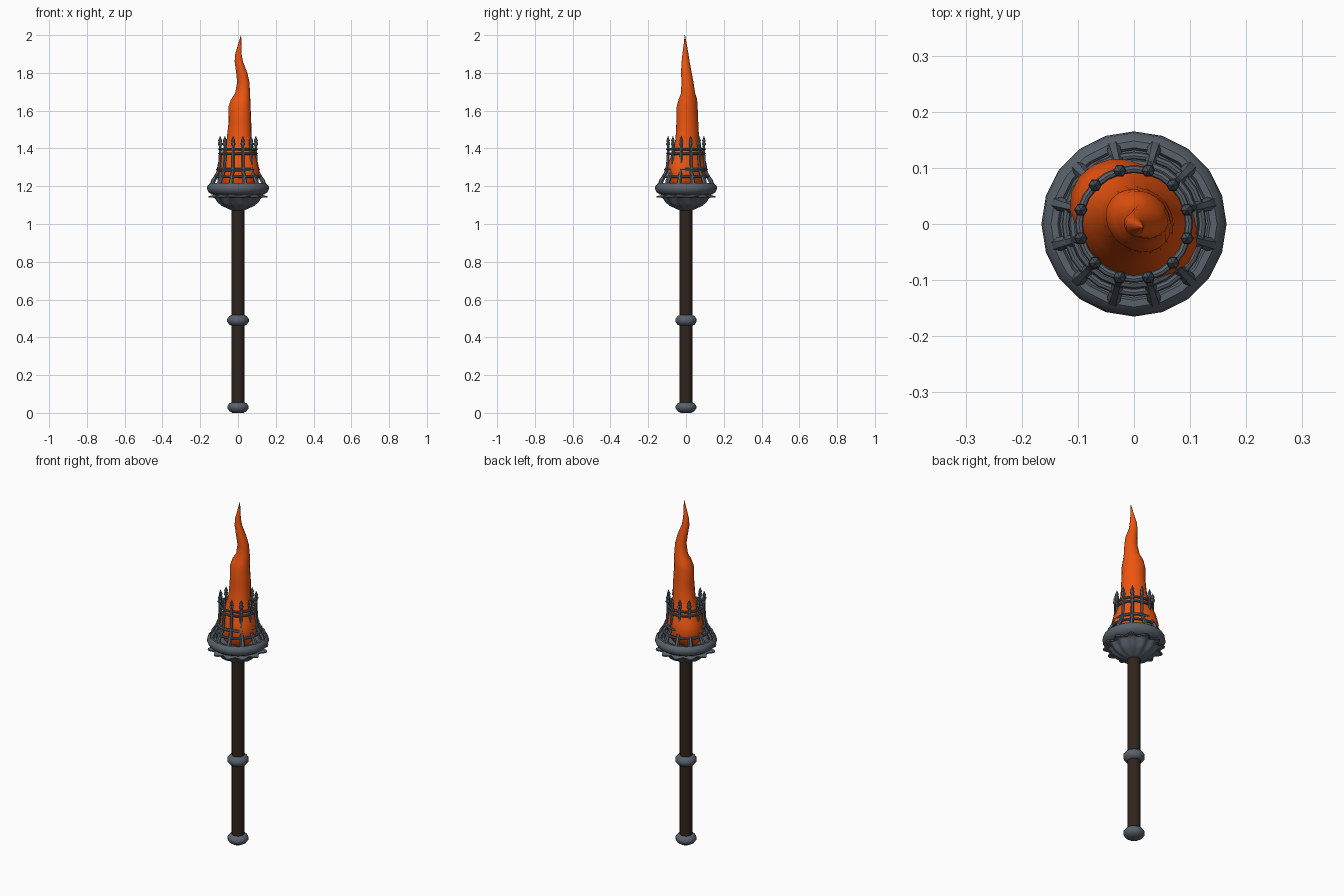
import bpy, bmesh
from math import sin, cos, pi, radians

if "Cube" in bpy.data.objects:
    bpy.data.objects.remove(bpy.data.objects["Cube"])


def material(name, color):
    m = bpy.data.materials.new(name)
    m.diffuse_color = color
    m.use_nodes = True
    m.node_tree.nodes["Principled BSDF"].inputs["Base Color"].default_value = m.diffuse_color
    return m


iron = material("iron", (0.10, 0.12, 0.145, 1))
wood = material("wood", (0.03, 0.018, 0.012, 1))
fire = material("fire", (0.85, 0.09, 0.005, 1))


def finish(obj, mat, angle=40):
    obj.data.materials.append(mat)
    bpy.ops.object.select_all(action='DESELECT')
    obj.select_set(True)
    bpy.context.view_layer.objects.active = obj
    bpy.ops.object.shade_smooth_by_angle(angle=radians(angle))
    return obj


def loft(name, sections, sides, mat, point, closed=False, angle=40):
    """Skin rings of vertices; point(section, angle) gives each position."""
    bm = bmesh.new()
    rings = [[bm.verts.new(point(s, 2 * pi * i / sides)) for i in range(sides)]
             for s in sections]
    pairs = list(zip(rings, rings[1:]))
    if closed:
        pairs.append((rings[-1], rings[0]))
    else:
        bm.faces.new(rings[0][::-1])
        bm.faces.new(rings[-1])
    for a, b in pairs:
        for i in range(sides):
            j = (i + 1) % sides
            bm.faces.new((a[i], a[j], b[j], b[i]))
    bmesh.ops.recalc_face_normals(bm, faces=bm.faces)
    me = bpy.data.meshes.new(name)
    bm.to_mesh(me)
    bm.free()
    obj = bpy.data.objects.new(name, me)
    bpy.context.collection.objects.link(obj)
    return finish(obj, mat, angle)


def lathe(name, profile, sides, mat, center=(0, 0), closed=False):
    return loft(name, profile, sides, mat, lambda s, a: (
        center[0] + s[0] * cos(a), center[1] + s[0] * sin(a), s[1]), closed)


def hoop(name, r, z, thick):
    prof = [(r + thick * cos(k * pi / 4), z + thick * sin(k * pi / 4)) for k in range(8)]
    return lathe(name, prof, 24, iron, closed=True)


# Handle with pommel and middle collar
lathe("shaft", [(0.034, 0.02), (0.034, 1.10)], 14, wood)
lathe("pommel", [(0.03, 0.0), (0.046, 0.01), (0.056, 0.024), (0.056, 0.036),
                 (0.047, 0.05), (0.034, 0.055)], 14, iron)
lathe("collar", [(0.034, 0.462), (0.046, 0.467), (0.057, 0.482), (0.057, 0.498),
                 (0.046, 0.513), (0.034, 0.518)], 14, iron)

# Fluted cup with outward curling petal tips: radius, height, flute depth
cup = [(0.034, 1.072, 0), (0.05, 1.08, 0.002), (0.08, 1.093, 0.004), (0.105, 1.112, 0.005),
       (0.12, 1.135, 0.006), (0.132, 1.143, 0.009), (0.148, 1.14, 0.014),
       (0.149, 1.147, 0.014), (0.132, 1.152, 0.008), (0.12, 1.17, 0)]


def flute(s, a):
    r = s[0] + s[2] * cos(12 * (a - pi / 12))
    return r * cos(a), r * sin(a), s[1]


loft("fluted_cup", cup, 96, iron, flute)

# Thick rounded rim with stepped top
lathe("rim", [(0.11, 1.15), (0.138, 1.156), (0.156, 1.168), (0.165, 1.186),
              (0.162, 1.203), (0.148, 1.216), (0.136, 1.216), (0.132, 1.208),
              (0.118, 1.208), (0.112, 1.195), (0.09, 1.195)], 20, iron)

# Cage hoops
hoop("lower_hoop", 0.122, 1.25, 0.007)
hoop("waist_hoop", 0.107, 1.288, 0.009)
hoop("upper_hoop_a", 0.098, 1.372, 0.007)
hoop("upper_hoop_b", 0.098, 1.396, 0.007)

# Cage bars and their spear finials
path = [(0.141, 1.205, 1.35), (0.136, 1.228, 1.3), (0.123, 1.248, 1.1),
        (0.109, 1.275, 1), (0.101, 1.31, 0.9), (0.097, 1.37, 0.85), (0.098, 1.43, 0.8)]
finial = [(0.006, 1.412), (0.012, 1.42), (0.012, 1.428), (0.008, 1.433),
          (0.011, 1.442), (0.005, 1.455), (0.001, 1.466)]
for k in range(12):
    a = radians(15 + 30 * k)
    cu = bpy.data.curves.new("cage_bar", 'CURVE')
    cu.dimensions = '3D'
    cu.bevel_depth = 0.0095
    cu.bevel_resolution = 1
    cu.use_fill_caps = True
    sp = cu.splines.new('POLY')
    sp.points.add(len(path) - 1)
    for p, (r, z, w) in zip(sp.points, path):
        p.co = (r * cos(a), r * sin(a), z, 1)
        p.radius = w
    bar = bpy.data.objects.new("cage_bar", cu)
    bpy.context.collection.objects.link(bar)
    bpy.ops.object.select_all(action='DESELECT')
    bar.select_set(True)
    bpy.context.view_layer.objects.active = bar
    bpy.ops.object.convert(target='MESH')
    finish(bpy.context.object, iron)
    lathe("finial", finial, 6, iron, (0.098 * cos(a), 0.098 * sin(a)))

# Wavering flame: height, centre x, centre y, long radius, short radius
flame = [(1.19, 0, 0, 0.085, 0.07), (1.23, 0, 0.005, 0.115, 0.092),
         (1.28, 0, 0.008, 0.124, 0.098), (1.33, 0, 0.008, 0.112, 0.09),
         (1.38, 0.003, 0.007, 0.092, 0.075), (1.45, 0.006, 0.007, 0.07, 0.058),
         (1.54, 0.01, 0.007, 0.063, 0.055), (1.62, 0.008, 0.006, 0.062, 0.052),
         (1.66, 0.014, 0.01, 0.054, 0.046), (1.69, 0.024, 0.011, 0.042, 0.036),
         (1.75, 0.028, 0.008, 0.034, 0.03), (1.80, 0.02, 0.002, 0.031, 0.027),
         (1.86, 0.004, -0.002, 0.023, 0.02), (1.90, 0.002, -0.003, 0.018, 0.015),
         (1.95, 0.009, -0.004, 0.009, 0.008), (2.0, 0.016, -0.006, 0.001, 0.001)]
tilt = radians(-38)


def flame_point(s, a):
    u, v = s[3] * cos(a), s[4] * sin(a)
    return (s[1] + u * cos(tilt) - v * sin(tilt),
            s[2] + u * sin(tilt) + v * cos(tilt), s[0])


loft("flame", flame, 20, fire, flame_point, angle=60)
